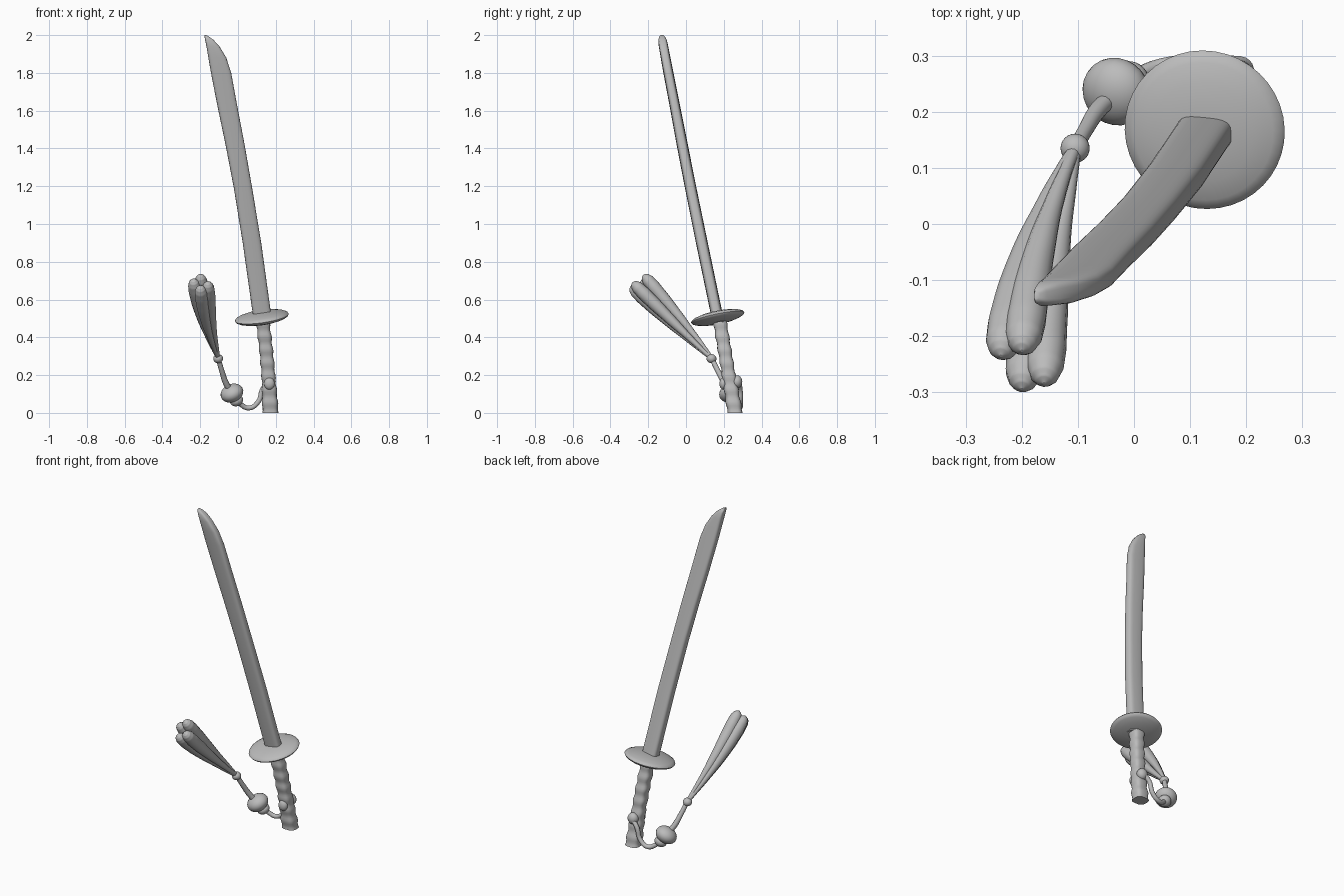
import bpy, bmesh, math
from mathutils import Vector

if "Cube" in bpy.data.objects:
    bpy.data.objects.remove(bpy.data.objects["Cube"])

steel = bpy.data.materials.new("plain_grey")
steel.diffuse_color = (0.5, 0.5, 0.5, 1)
steel.use_nodes = True
steel.node_tree.nodes["Principled BSDF"].inputs["Base Color"].default_value = steel.diffuse_color


def finish(ob, name, angle=50):
    ob.name = name
    ob.data.materials.clear()
    ob.data.materials.append(steel)
    bpy.ops.object.select_all(action='DESELECT')
    ob.select_set(True)
    bpy.context.view_layer.objects.active = ob
    bpy.ops.object.shade_smooth_by_angle(angle=math.radians(angle))
    return ob


def loft(name, rings):
    """Skin a list of equal-length rings and cap both ends."""
    bm = bmesh.new()
    loops = [[bm.verts.new(p) for p in ring] for ring in rings]
    n = len(loops[0])
    for a, b in zip(loops, loops[1:]):
        for i in range(n):
            j = (i + 1) % n
            bm.faces.new((a[i], a[j], b[j], b[i]))
    bm.faces.new(loops[0][::-1])
    bm.faces.new(loops[-1])
    bmesh.ops.recalc_face_normals(bm, faces=bm.faces)
    mesh = bpy.data.meshes.new(name)
    bm.to_mesh(mesh)
    bm.free()
    ob = bpy.data.objects.new(name, mesh)
    bpy.context.collection.objects.link(ob)
    return finish(ob, name)


def ring(x0, x1, y, half, z, power, taper=1.0, n=24):
    """Rounded rectangle from x0 to x1, thinner by taper towards x1."""
    pts = []
    for i in range(n):
        a = 2 * math.pi * i / n
        c, s = math.cos(a), math.sin(a)
        u = math.copysign(abs(c) ** (2 / power), c)
        v = math.copysign(abs(s) ** (2 / power), s)
        thick = half * (1 + (taper - 1) * (u + 1) / 2)
        pts.append(((x0 + x1) / 2 + u * (x1 - x0) / 2, y + v * thick, z))
    return pts


def tube(name, pts):
    """Smooth tube through (x, y, z, radius) points."""
    cu = bpy.data.curves.new(name, 'CURVE')
    cu.dimensions = '3D'
    cu.bevel_depth = 1.0
    cu.bevel_resolution = 4
    cu.resolution_u = 6
    cu.use_fill_caps = True
    sp = cu.splines.new('BEZIER')
    sp.bezier_points.add(len(pts) - 1)
    for bp, (x, y, z, r) in zip(sp.bezier_points, pts):
        bp.co, bp.radius = (x, y, z), r
        bp.handle_left_type = bp.handle_right_type = 'AUTO'
    ob = bpy.data.objects.new(name, cu)
    bpy.context.collection.objects.link(ob)
    bpy.ops.object.select_all(action='DESELECT')
    ob.select_set(True)
    bpy.context.view_layer.objects.active = ob
    bpy.ops.object.convert(target='MESH')
    return finish(bpy.context.view_layer.objects.active, name, 80)


def ball(name, loc, size, axis=(0, 0, 1)):
    bpy.ops.mesh.primitive_uv_sphere_add(segments=24, ring_count=14, location=loc)
    ob = bpy.context.object
    ob.scale = size
    ob.rotation_euler = Vector(axis).to_track_quat('Z', 'Y').to_euler()
    return finish(ob, name, 80)


# Blade: (z, left edge, right edge, y centre, half thickness)
blade = [(0.48, 0.085, 0.183, 0.172, 0.034), (0.56, 0.073, 0.170, 0.155, 0.034),
         (0.90, 0.025, 0.123, 0.084, 0.034), (1.19, -0.022, 0.075, 0.025, 0.033),
         (1.42, -0.066, 0.035, -0.020, 0.032), (1.63, -0.110, -0.005, -0.060, 0.030),
         (1.80, -0.143, -0.036, -0.093, 0.029), (1.88, -0.157, -0.062, -0.108, 0.028),
         (1.94, -0.167, -0.098, -0.119, 0.027), (1.975, -0.174, -0.130, -0.124, 0.024),
         (1.993, -0.178, -0.155, -0.127, 0.016), (2.0, -0.178, -0.168, -0.128, 0.008)]
loft("blade", [ring(a, b, y, h, z, 3.6, 0.8) for z, a, b, y, h in blade])

# Guard: a thick rounded lens square to the sword
axis = Vector((-0.14, -0.2, 1)).normalized()
tilt = axis.to_track_quat('Z', 'Y')
centre = Vector((0.126, 0.168, 0.505))
profile = [(0.045, -0.030), (0.09, -0.024), (0.125, -0.015), (0.139, -0.008),
           (0.144, 0.0), (0.139, 0.008), (0.125, 0.015), (0.09, 0.024), (0.045, 0.030)]
loft("guard", [[centre + tilt @ Vector((r * math.cos(i * math.pi / 20),
                                        r * math.sin(i * math.pi / 20), h))
                for i in range(40)] for r, h in profile])

# Handle: gentle curve, wrapped ripples, flared flat end
rings = []
for i in range(41):
    t = i / 40
    z = 0.49 * (1 - t)
    ripple = 0.0025 * math.sin(t * 2 * math.pi * 7)
    flare = 0.007 * max(0, (t - 0.6) / 0.4)
    x = 0.130 + 0.042 * t + 0.006 * math.sin(math.pi * t)
    half = 0.036 + ripple + flare
    rings.append(ring(x - half, x + half, 0.178 + 0.082 * t,
                      0.036 + ripple + 0.6 * flare, z, 3.0))
loft("handle", rings)

# Knots tied around the handle
ball("back_knot", (0.168, 0.270, 0.165), (0.032, 0.028, 0.034))
ball("front_knot", (0.166, 0.197, 0.155), (0.028, 0.020, 0.032))

# Cord from handle to bead, then from bead to tassel
tube("lower_cord", [(0.165, 0.280, 0.165, 0.013), (0.130, 0.287, 0.125, 0.013),
                    (0.108, 0.288, 0.060, 0.013), (0.060, 0.285, 0.026, 0.013),
                    (0.015, 0.270, 0.045, 0.013), (-0.03, 0.235, 0.10, 0.013)])
tube("upper_cord", [(-0.03, 0.235, 0.10, 0.015), (-0.065, 0.202, 0.16, 0.016),
                    (-0.085, 0.170, 0.22, 0.014), (-0.105, 0.135, 0.29, 0.013)])

# Bead with a small cap, and the tassel knot
ball("bead", (-0.032, 0.236, 0.105), (0.062, 0.062, 0.046), (-0.35, -0.3, 0.8))
ball("bead_cap", (-0.008, 0.255, 0.066), (0.036, 0.036, 0.030), (-0.35, -0.3, 0.8))
ball("tassel_knot", (-0.105, 0.135, 0.287), (0.026, 0.026, 0.024))

# Tassel: four swelling strands with round ends
root = Vector((-0.105, 0.135, 0.29))
end = Vector((-0.200, -0.262, 0.703))
spread = [(-0.037, 0.027, 0.003), (0, 0.036, 0.028), (0, -0.032, -0.034), (0.040, -0.022, -0.012)]
steps = [(0, 0.011), (0.12, 0.012), (0.3, 0.018), (0.5, 0.027), (0.7, 0.034), (0.85, 0.036),
         (0.93, 0.033), (0.97, 0.025), (0.99, 0.015), (1.0, 0.003)]
for k, off in enumerate(spread):
    pts = []
    for t, r in steps:
        p = root.lerp(end, t) + Vector(off) * t ** 0.7
        p.x -= 0.014 * math.sin(math.pi * t)
        pts.append((*p, r))
    tube(f"tassel_strand_{k + 1}", pts)
